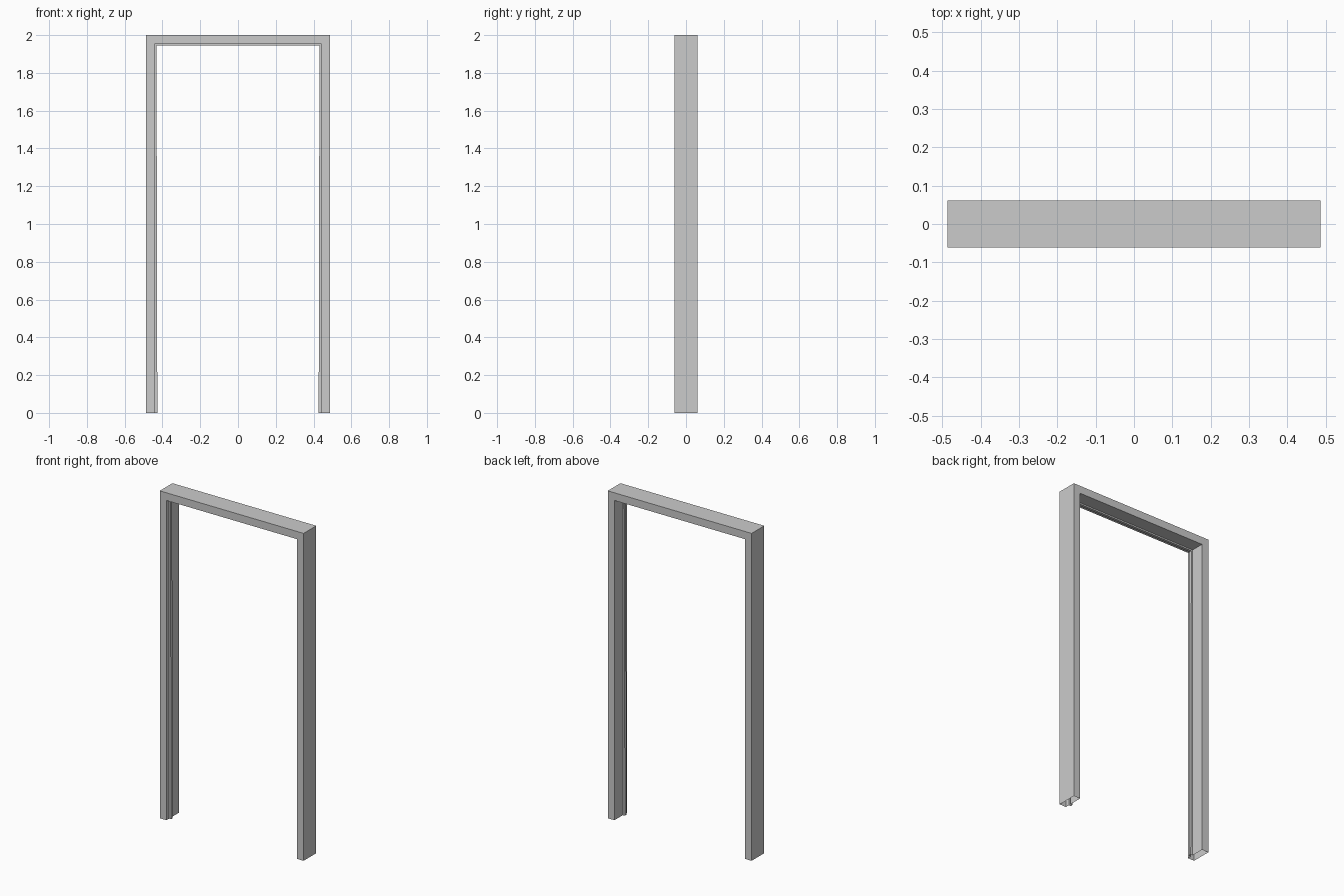
import bpy, bmesh

if "Cube" in bpy.data.objects:
    bpy.data.objects.remove(bpy.data.objects["Cube"])

HALF_W, HALF_D, HEIGHT = 0.486, 0.061, 2.0
STOP_FRONT, STOP_BACK = -0.036, -0.020

# Cross-section of the frame: (level, y); level 0 = outside, 1 = rebate, 2 = door stop
profile = [(0, -HALF_D), (1, -HALF_D), (1, STOP_FRONT), (2, STOP_FRONT),
           (2, STOP_BACK), (1, STOP_BACK), (1, HALF_D), (0, HALF_D)]

# Distance from the centre line / floor for every level
foot_x = [HALF_W, 0.441, 0.427]
top_x = [HALF_W, 0.441, 0.4315]
top_z = [HEIGHT, 1.953, 1.944]

# Path stations: left foot, left corner, right corner, right foot
stations = [(-1, foot_x, [0, 0, 0]), (-1, top_x, top_z),
            (1, top_x, top_z), (1, foot_x, [0, 0, 0])]

# Hollow frame swept with mitred corners, open at the feet
bm = bmesh.new()
rings = [[bm.verts.new((side * xs[lv], y, zs[lv])) for lv, y in profile]
         for side, xs, zs in stations]
n = len(profile)
for a, b in zip(rings, rings[1:]):
    for i in range(n):
        j = (i + 1) % n
        bm.faces.new((a[i], a[j], b[j], b[i]))
bmesh.ops.recalc_face_normals(bm, faces=bm.faces)

# Make sure the top face points up
bm.normal_update()
top = max(bm.faces, key=lambda f: f.calc_center_median().z)
if top.normal.z < 0:
    bmesh.ops.reverse_faces(bm, faces=bm.faces)

mesh = bpy.data.meshes.new("door_frame")
bm.to_mesh(mesh)
bm.free()
bpy.context.collection.objects.link(bpy.data.objects.new("door_frame", mesh))
